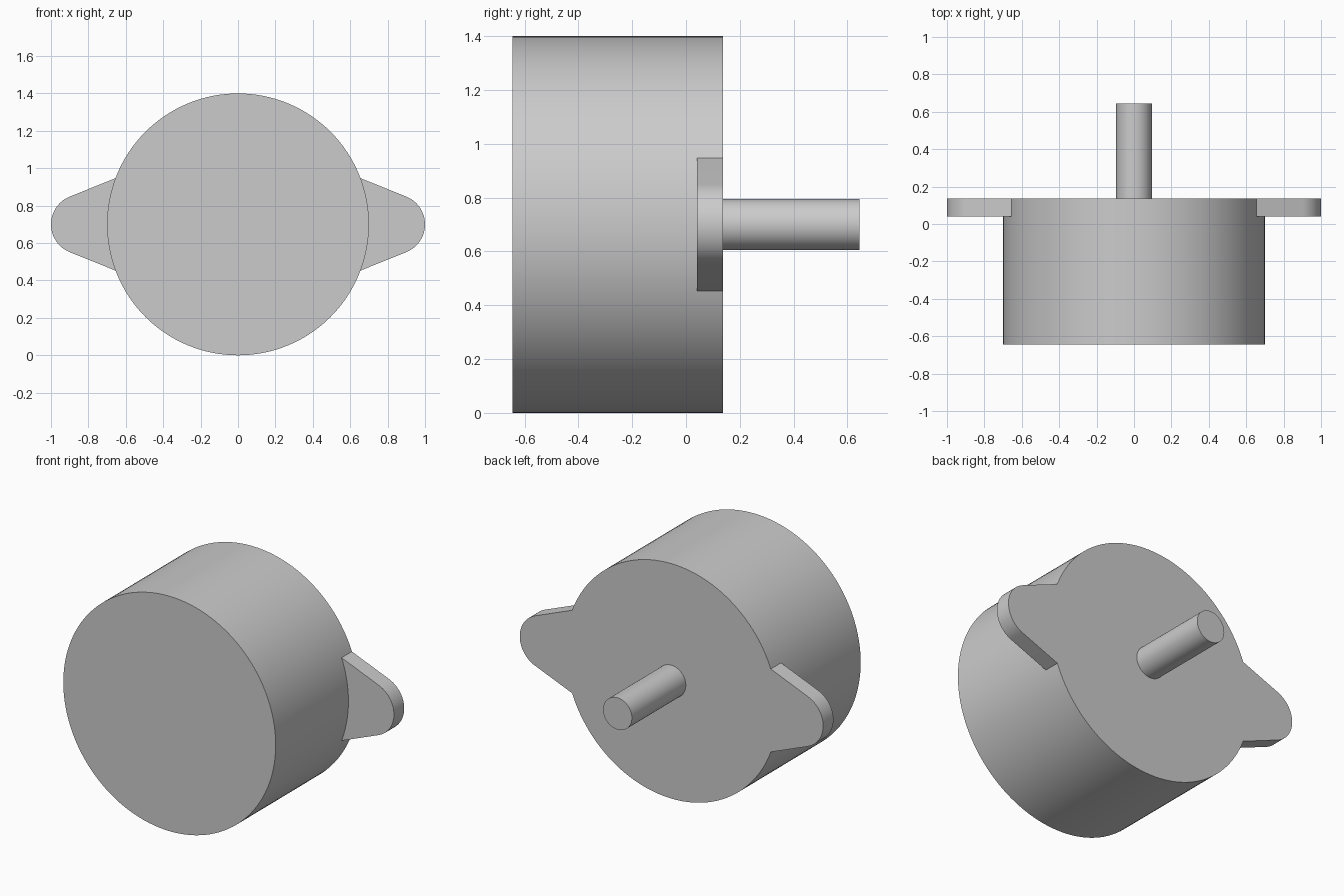
import bpy
import bmesh
import math
from mathutils import Vector

cube = bpy.data.objects.get("Cube")
if cube:
    bpy.data.objects.remove(cube, do_unlink=True)

# Main dimensions
AXIS_Z = 0.70
BODY_R = 0.70
FRONT, BACK = -0.645, 0.137
EAR_FRONT = 0.04
SHAFT_END = 0.645

grey = bpy.data.materials.new("light_grey")
grey.use_nodes = True
colour = (0.6, 0.6, 0.6, 1)
grey.diffuse_color = colour
grey.node_tree.nodes["Principled BSDF"].inputs["Base Color"].default_value = colour


def arc(cx, radius, start, end, steps):
    """Points on an arc in the x-z plane, angles in radians."""
    angles = [start + (end - start) * i / steps for i in range(steps + 1)]
    return [(cx + radius * math.cos(a), radius * math.sin(a)) for a in angles]


def extrude_profile(name, points, y0, y1):
    """Extrude an x-z outline around the axis height from y0 to y1."""
    bm = bmesh.new()
    face = bm.faces.new([bm.verts.new((x, y0, AXIS_Z + z)) for x, z in points])
    result = bmesh.ops.extrude_face_region(bm, geom=[face], use_keep_orig=True)
    moved = [g for g in result["geom"] if isinstance(g, bmesh.types.BMVert)]
    bmesh.ops.translate(bm, verts=moved, vec=Vector((0, y1 - y0, 0)))
    bmesh.ops.recalc_face_normals(bm, faces=bm.faces[:])
    mesh = bpy.data.meshes.new(name)
    bm.to_mesh(mesh)
    bm.free()
    mesh.materials.append(grey)
    obj = bpy.data.objects.new(name, mesh)
    bpy.context.collection.objects.link(obj)
    bpy.ops.object.select_all(action='DESELECT')
    obj.select_set(True)
    bpy.context.view_layer.objects.active = obj
    bpy.ops.object.shade_smooth_by_angle(angle=math.radians(20))
    return obj


# Drum body and rear shaft
extrude_profile("body", arc(0, BODY_R, 0, math.tau, 128)[:-1], FRONT, BACK)
extrude_profile("shaft", arc(0, 0.095, 0, math.tau, 48)[:-1], BACK - 0.01, SHAFT_END)

# Mounting ears: rounded tip, tapering sides, root following the drum
tip_angle = math.radians(68)
root_angle = math.radians(20.7)
tip = arc(0.84, 0.16, -tip_angle, tip_angle, 24)
root = arc(0, BODY_R - 0.0005, root_angle, -root_angle, 16)
for name, side in (("left_ear", 1), ("right_ear", -1)):
    extrude_profile(name, [(side * x, z) for x, z in tip + root], EAR_FRONT, BACK)
